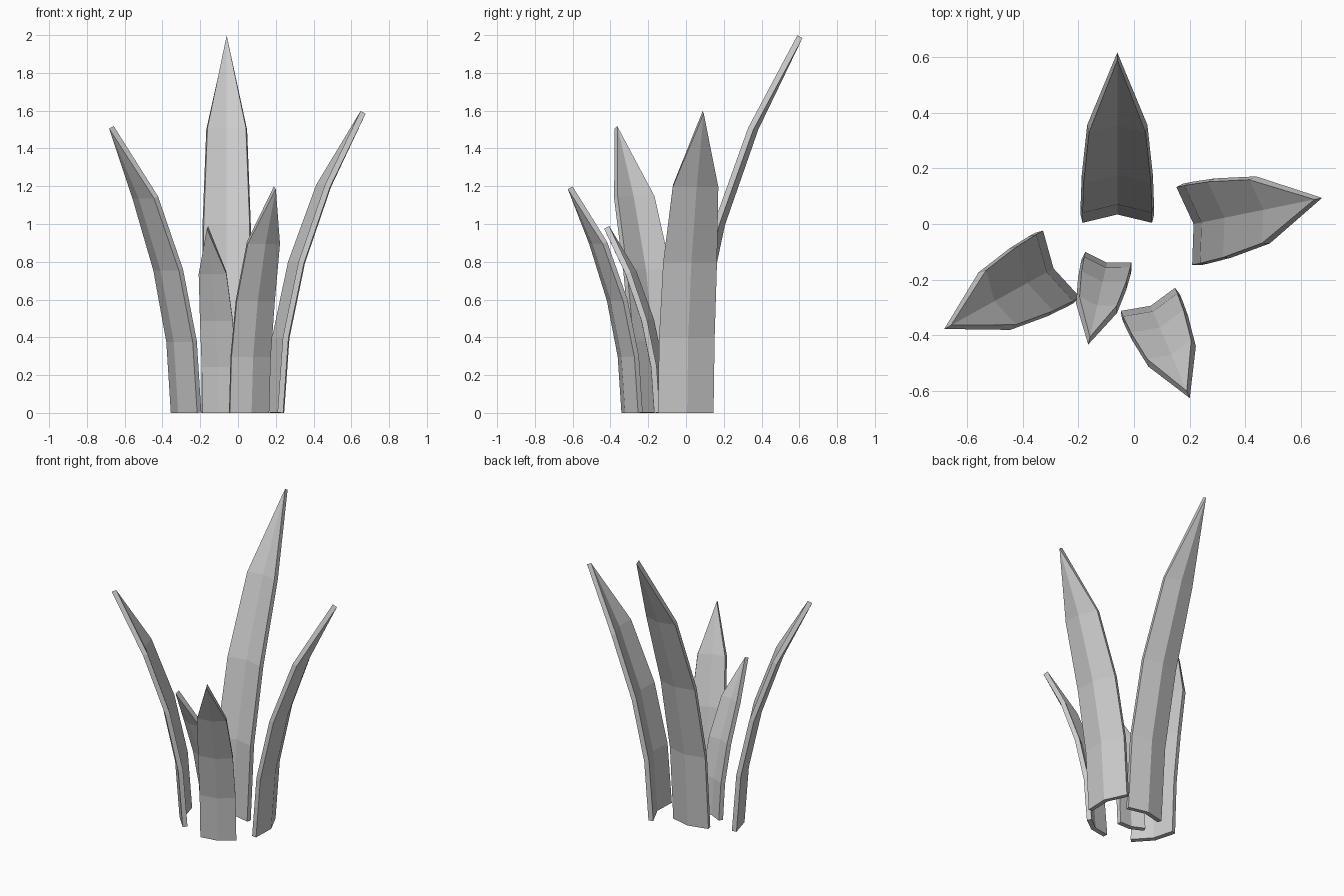
import bpy
from math import cos, sin, radians
from mathutils import Vector

if "Cube" in bpy.data.objects:
    bpy.data.objects.remove(bpy.data.objects["Cube"])

THICK = 0.03
# per row: height fraction, outward bend fraction, width fraction
ROWS = [(0, 0, 1), (0.25, 0.065, 1), (0.5, 0.255, 0.97), (0.755, 0.575, 0.82)]


def leaf(name, base, angle, half_width, height):
    """Folded blade: V cross-section, bending outwards to a pointed tip."""
    n = Vector((cos(radians(angle)), sin(radians(angle)), 0))
    u = Vector((-n.y, n.x, 0))
    up = Vector((0, 0, 1))
    start = Vector((*base, 0)) + n * THICK
    lean = 0.278 * height
    verts, faces = [], []
    for t, bend, w in ROWS:
        mid = start + n * lean * bend + up * height * t
        hw = half_width * w
        verts += [mid + u * s * hw - n * abs(s) * 0.24 * hw for s in (-1, 0, 1)]
    for r in range(len(ROWS) - 1):
        for c in range(2):
            i = r * 3 + c
            faces.append((i, i + 1, i + 4, i + 3))
    # pointed tip
    verts.append(start + n * lean + up * height)
    tip, last = len(verts) - 1, len(verts) - 4
    faces += [(last, last + 1, tip), (last + 1, last + 2, tip)]
    me = bpy.data.meshes.new(name)
    me.from_pydata(verts, [], faces)
    ob = bpy.data.objects.new(name, me)
    bpy.context.collection.objects.link(ob)
    # blade thickness grows towards the plant centre
    mod = ob.modifiers.new("Thickness", "SOLIDIFY")
    mod.thickness = THICK
    mod.offset = -1
    mod.use_even_offset = True


# name, inner centre of the foot, facing angle, half width, height
leaf("leaf_back", (-0.06, 0.035), 90, 0.132, 1.985)
leaf("leaf_right", (0.215, 0.0), 11.5, 0.150, 1.585)
leaf("leaf_left", (-0.29, -0.16), 209, 0.144, 1.505)
leaf("leaf_front", (0.06, -0.295), -67, 0.113, 1.185)
leaf("leaf_small", (-0.097, -0.14), 257, 0.092, 0.975)
